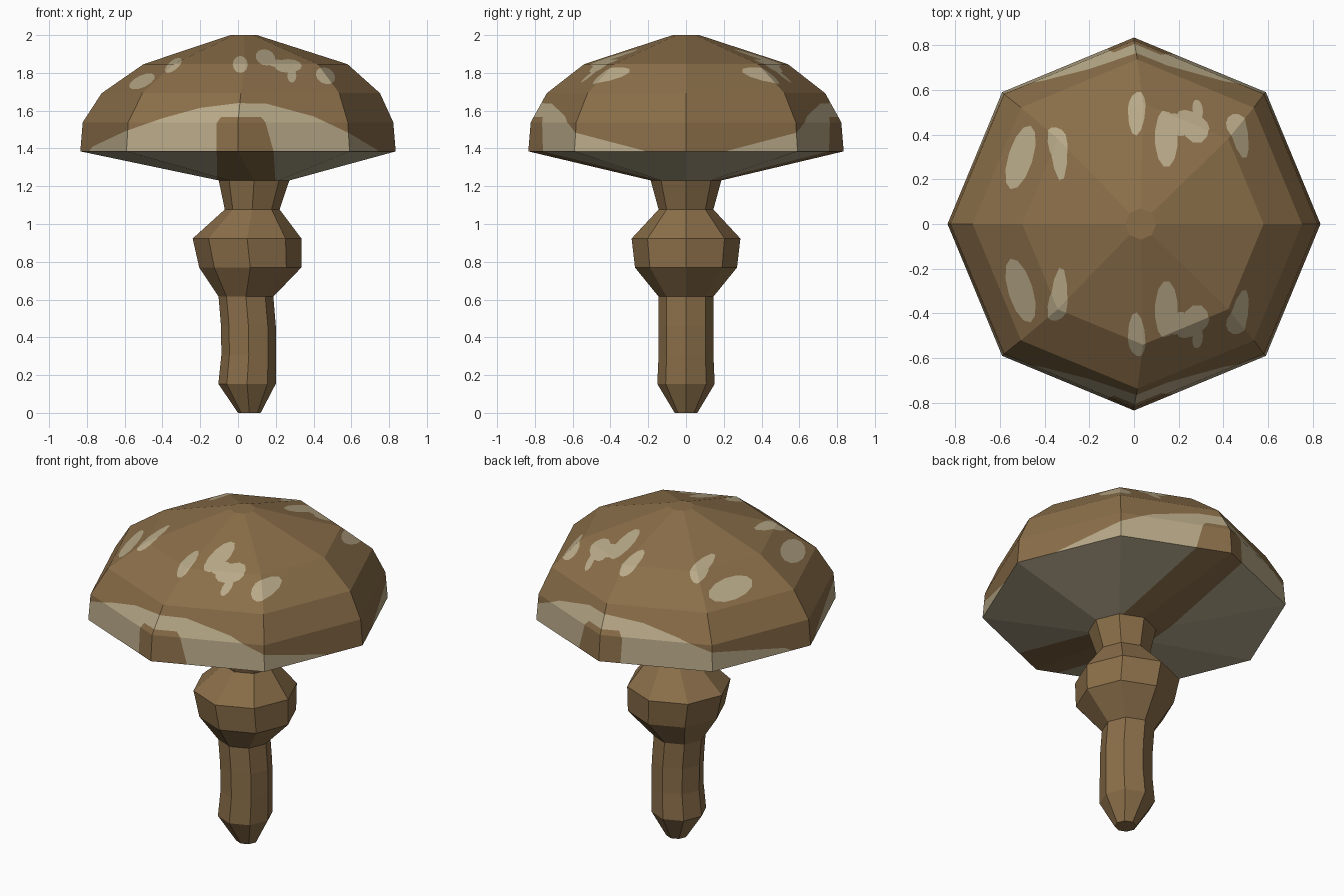
import bpy, bmesh, math
from mathutils import Vector

if "Cube" in bpy.data.objects:
    bpy.data.objects.remove(bpy.data.objects["Cube"])

SIDES = 8
STEP = 2 / 13          # all rings are evenly spaced in height


def srgb(r, g, b):
    return [((c / 255 + 0.055) / 1.055) ** 2.4 for c in (r, g, b)] + [1]


def material(name, rgb):
    m = bpy.data.materials.new(name)
    m.diffuse_color = srgb(*rgb)
    m.use_nodes = True
    m.node_tree.nodes["Principled BSDF"].inputs["Base Color"].default_value = m.diffuse_color
    return m


brown = material("brown", (138, 110, 73))
pale = material("pale cream", (184, 169, 136))
gill = material("gill grey", (178, 168, 140))
BROWN, PALE, GILL = 0, 1, 2


def loft(rings, first, close_bottom, close_top):
    """Octagonal loft; rings are (centre x, radius), one per height step."""
    bm = bmesh.new()
    loops = []
    for i, (cx, r) in enumerate(rings):
        loops.append([bm.verts.new((cx + r * math.cos(math.tau * k / SIDES),
                                    r * math.sin(math.tau * k / SIDES),
                                    (first + i) * STEP)) for k in range(SIDES)])
    for a, b in zip(loops, loops[1:]):
        for k in range(SIDES):
            n = (k + 1) % SIDES
            bm.faces.new((a[k], a[n], b[n], b[k]))
    if close_bottom:
        bm.faces.new(loops[0][::-1])
    if close_top:
        bm.faces.new(loops[-1])
    bm.normal_update()
    return bm


def finish(bm, name, mats):
    me = bpy.data.meshes.new(name)
    bm.to_mesh(me)
    bm.free()
    for m in mats:
        me.materials.append(m)
    ob = bpy.data.objects.new(name, me)
    bpy.context.collection.objects.link(ob)
    return ob


def paint(bm, outline, index, keep=lambda f: True):
    """Cut a convex x-z outline straight through front and back and colour it."""
    pts = [Vector((x, 0, z)) for x, z in outline]
    mid = sum(pts, Vector()) / len(pts)
    faces = [f for f in bm.faces if keep(f)]
    for p, q in zip(pts, pts[1:] + pts[:1]):
        d = q - p
        n = Vector((d.z, 0, -d.x)).normalized()
        if n.dot(mid - p) < 0:
            n = -n
        edges = {e for f in faces for e in f.edges}
        verts = {v for f in faces for v in f.verts}
        res = bmesh.ops.bisect_plane(bm, geom=faces + list(edges) + list(verts),
                                     dist=1e-5, plane_co=p, plane_no=n)
        found = {g for g in res["geom"] if isinstance(g, bmesh.types.BMFace)}
        found |= {f for f in faces if f.is_valid}
        faces = [f for f in found if n.dot(f.calc_center_median() - p) > 0]
    for f in faces:
        f.material_index = index


def ellipse(cx, cz, rx, rz, tilt, n=12):
    t = math.radians(tilt)
    out = []
    for k in range(n):
        u, v = rx * math.cos(math.tau * k / n), rz * math.sin(math.tau * k / n)
        out.append((cx + u * math.cos(t) - v * math.sin(t),
                    cz + u * math.sin(t) + v * math.cos(t)))
    return out


# Stem with its bulging collar
stem = loft([(0.06, 0.06), (0.048, 0.152), (0.057, 0.145), (0.055, 0.145),
             (0.042, 0.145), (0.065, 0.27), (0.048, 0.288), (0.075, 0.145),
             (0.085, 0.187)], 0, True, False)
finish(stem, "stem", [brown])

# Cap: sloping underside, then the dome
cap = loft([(0.085, 0.187), (0, 0.835), (0, 0.822), (0.015, 0.737),
            (0.04, 0.54), (0.03, 0.07)], 8, False, True)
for f in cap.faces:
    f.material_index = GILL if f.normal.z < -0.1 else BROWN

# Pale arched band round the rim, front and back
paint(cap, [(-0.80, 1.37), (-0.77, 1.41), (-0.6, 1.49), (-0.4, 1.56), (-0.2, 1.615),
            (0, 1.64), (0.15, 1.637), (0.4, 1.57), (0.59, 1.48), (0.74, 1.39),
            (0.76, 1.37)], PALE, lambda f: f.material_index == BROWN)

# Brown stripe crossing band and underside
paint(cap, [(-0.11, 1.2), (-0.115, 1.53), (-0.09, 1.567), (0.12, 1.567),
            (0.145, 1.54), (0.188, 1.385), (0.2, 1.2)], BROWN)

# Pale spots on the dome
for spot in [(-0.508, 1.755, 0.074, 0.032, 25), (-0.342, 1.84, 0.055, 0.025, 40),
             (0.012, 1.845, 0.04, 0.045, 0), (0.145, 1.882, 0.053, 0.042, -20),
             (0.265, 1.837, 0.073, 0.036, 0), (0.2, 1.852, 0.04, 0.02, 0),
             (0.285, 1.785, 0.024, 0.036, 0), (0.463, 1.785, 0.054, 0.042, -30)]:
    paint(cap, ellipse(*spot), PALE)

finish(cap, "cap", [brown, pale, gill])
